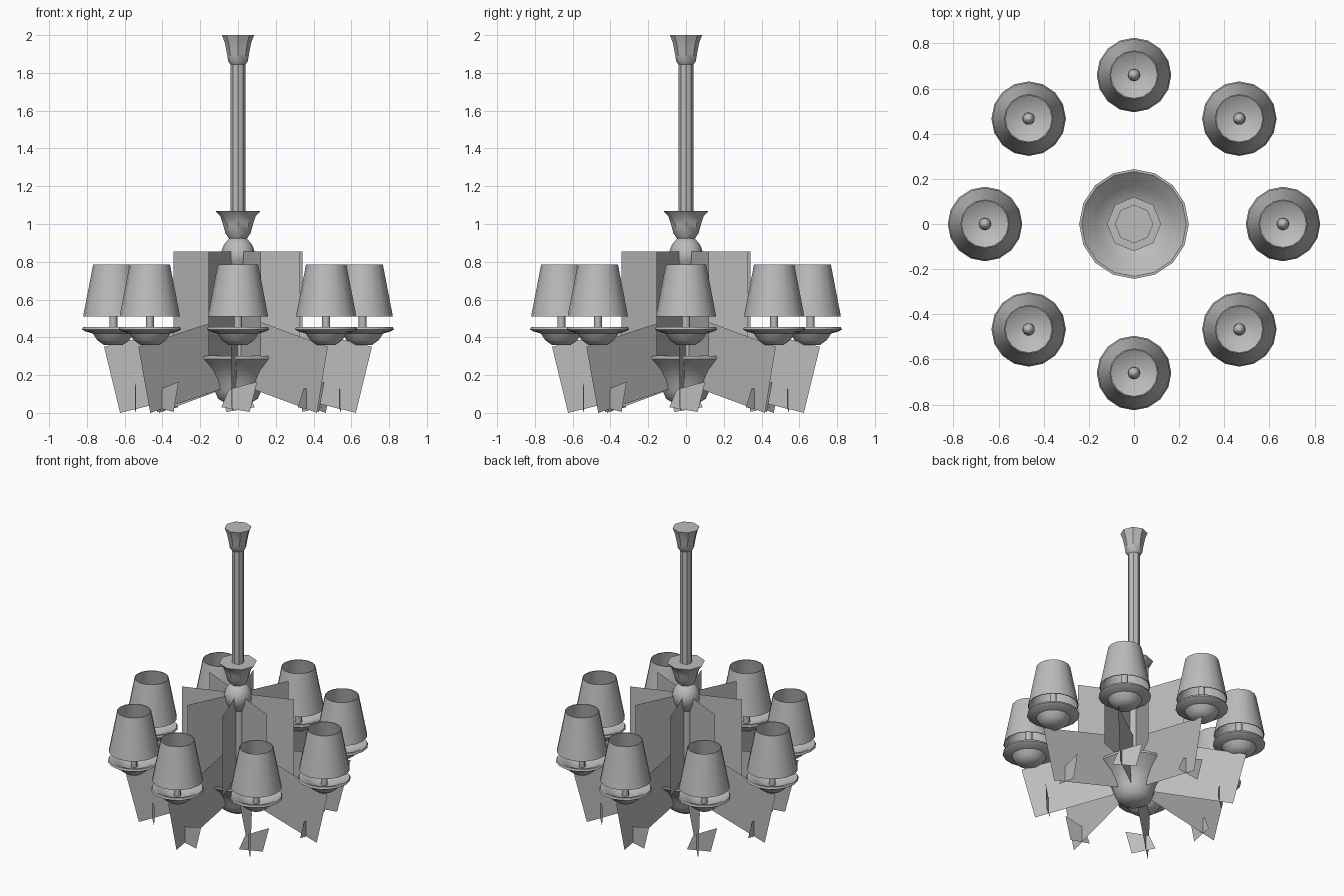
import bpy, bmesh, math
from mathutils import Matrix, Vector

cube = bpy.data.objects.get("Cube")
if cube:
    bpy.data.objects.remove(cube, do_unlink=True)

grey = bpy.data.materials.new("plain grey")
grey.use_nodes = True
COLOUR = (0.5, 0.5, 0.5, 1)
grey.diffuse_color = COLOUR
grey.node_tree.nodes["Principled BSDF"].inputs["Base Color"].default_value = COLOUR

ARMS = 8
STEP = 2 * math.pi / ARMS
TWIST = math.radians(-3)


def finish(bm, name, smooth=None):
    mesh = bpy.data.meshes.new(name)
    bm.to_mesh(mesh)
    bm.free()
    mesh.materials.append(grey)
    obj = bpy.data.objects.new(name, mesh)
    bpy.context.collection.objects.link(obj)
    if smooth:
        bpy.ops.object.select_all(action='DESELECT')
        obj.select_set(True)
        bpy.context.view_layer.objects.active = obj
        bpy.ops.object.shade_smooth_by_angle(angle=math.radians(smooth))
    return obj


def turned(name, profile, sides, smooth=None):
    """Spin a (radius, height) profile round the z axis."""
    bm = bmesh.new()
    verts = [bm.verts.new((r, 0, z)) for r, z in profile]
    edges = [bm.edges.new(pair) for pair in zip(verts, verts[1:])]
    bmesh.ops.spin(bm, geom=verts + edges, cent=(0, 0, 0), axis=(0, 0, 1),
                   angle=2 * math.pi, steps=sides, use_duplicate=False)
    bmesh.ops.remove_doubles(bm, verts=bm.verts, dist=0.0005)
    bmesh.ops.recalc_face_normals(bm, faces=bm.faces)
    return finish(bm, name, smooth)


def sheet(name, corners, angle):
    """Flat panel from (radial, tangent, height) corners, turned round z."""
    bm = bmesh.new()
    spin = Matrix.Rotation(angle, 3, 'Z')
    bm.faces.new([bm.verts.new(spin @ Vector(c)) for c in corners])
    return finish(bm, name)


# Central stem, from the ceiling down
turned("ceiling_canopy", [(0, 2), (.085, 2), (.07, 1.96), (.058, 1.9),
                          (.052, 1.86), (.035, 1.84), (0, 1.84)], 8, 40)
turned("hanging_rod", [(0, 1.845), (.039, 1.845), (.039, 1.06), (0, 1.06)], 8)
turned("trumpet_collar", [(0, 1.07), (.12, 1.07), (.093, 1.04), (.08, 1.0),
                          (.066, .95), (.045, .92), (0, .92)], 8, 40)
turned("ball_joint", [(0, .93), (.045, .925), (.075, .89), (.09, .85),
                      (.085, .81), (.065, .77), (.05, .75), (0, .75)], 16, 60)
turned("lower_stem", [(0, .76), (.05, .76), (.05, .18), (0, .18)], 12, 40)
turned("bottom_bowl", [(0, .04), (.06, .048), (.105, .075), (.125, .12),
                       (.14, .17), (.175, .225), (.22, .265), (.243, .285),
                       (.243, .3), (.232, .3), (.17, .245), (.12, .2),
                       (0, .18)], 16, 40)

# Radiating glass panels
for i in range(ARMS):
    a = i * STEP + TWIST
    sheet(f"upper_panel_{i + 1}",
          [(0, 0, .3), (.363, 0, .3), (.363, 0, .855), (0, 0, .855)],
          a + STEP / 2)
    sheet(f"lower_fin_{i + 1}",
          [(0, 0, .155), (.625, 0, 0), (.71, 0, .35), (0, 0, .525)], a)
    sheet(f"fin_cross_plate_{i + 1}",
          [(.54, -.06, .03), (.54, -.02, .125), (.54, .13, .165),
           (.54, .09, .005)], a)

# One lamp, then linked copies round the ring
lamp = [
    turned("lamp_shade", [(.16, .51), (.107, .785), (.102, .785),
                          (.155, .51), (.16, .51)], 16, 40),
    turned("lamp_dish", [(0, .36), (.05, .36), (.085, .385), (.108, .42),
                         (.15, .432), (.165, .442), (.16, .455),
                         (.14, .452), (.1, .43), (.055, .405), (0, .4)], 16, 40),
    turned("lamp_candle", [(0, .39), (.021, .39), (.021, .62), (0, .62)], 8, 50),
    turned("lamp_bulb", [(0, .61), (.018, .615), (.028, .64), (.025, .665),
                         (.012, .69), (0, .695)], 12, 60),
]
for part in lamp:
    base = part.name
    for i in range(ARMS):
        obj = part if i == 0 else part.copy()
        if i:
            bpy.context.collection.objects.link(obj)
        obj.name = f"{base}_{i + 1}"
        obj.location = (.66 * math.cos(i * STEP), .66 * math.sin(i * STEP), 0)
        obj.rotation_euler.z = i * STEP
